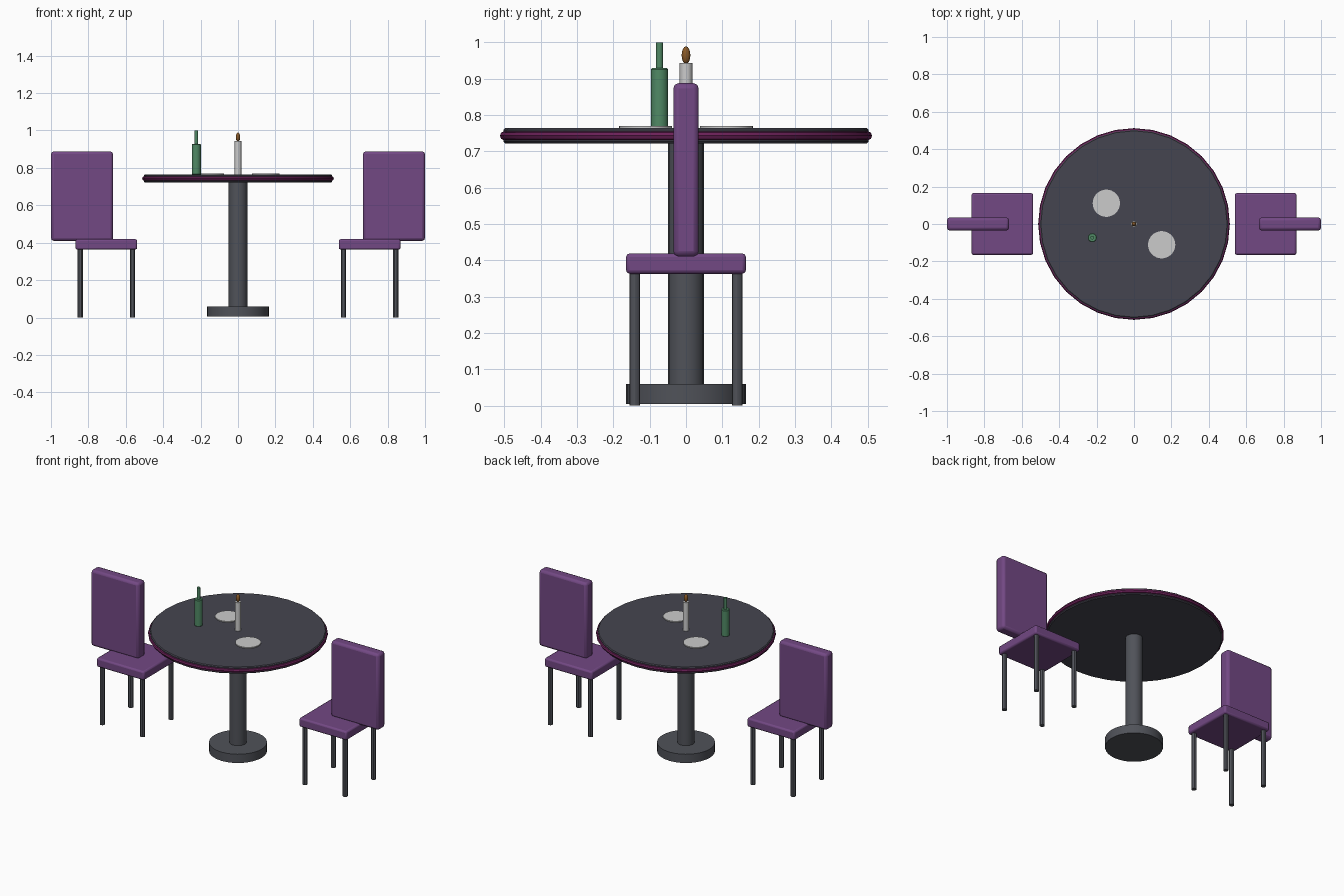
import bpy
from math import radians

if "Cube" in bpy.data.objects:
    bpy.data.objects.remove(bpy.data.objects["Cube"])


def material(name, rgb):
    m = bpy.data.materials.new(name)
    m.diffuse_color = (*rgb, 1)
    m.use_nodes = True
    m.node_tree.nodes["Principled BSDF"].inputs["Base Color"].default_value = m.diffuse_color
    return m


PURPLE = material("purple_fabric", (0.17, 0.065, 0.23))
TOP = material("dark_top", (0.06, 0.06, 0.08))
METAL = material("dark_metal", (0.08, 0.085, 0.1))
TRIM = material("plum_trim", (0.15, 0.015, 0.1))
GREEN = material("green_glass", (0.08, 0.25, 0.13))
WHITE = material("white", (0.75, 0.75, 0.75))
FLAME = material("flame", (0.25, 0.1, 0.02))


def finish(name, mat, bevel=0, segments=2):
    o = bpy.context.object
    o.name = name
    o.data.materials.append(mat)
    if bevel:
        b = o.modifiers.new("bevel", 'BEVEL')
        b.width, b.segments = bevel, segments
        b.limit_method, b.angle_limit = 'ANGLE', radians(40)
    bpy.ops.object.shade_smooth_by_angle(angle=radians(30))
    return o


def cylinder(name, x, y, z0, z1, r, mat, sides=16, bevel=0, cap='NGON'):
    bpy.ops.mesh.primitive_cylinder_add(vertices=sides, radius=r, depth=z1 - z0,
                                        end_fill_type=cap,
                                        location=(x, y, (z0 + z1) / 2))
    return finish(name, mat, bevel, 1)


def box(name, loc, size, mat, bevel):
    bpy.ops.mesh.primitive_cube_add(size=1, location=loc)
    o = bpy.context.object
    o.scale = size
    bpy.ops.object.transform_apply(location=False, rotation=False, scale=True)
    return finish(name, mat, bevel)


# Pedestal table
cylinder("table_base", 0, 0, 0.005, 0.06, 0.165, METAL, 32)
cylinder("table_column", 0, 0, 0.05, 0.73, 0.05, METAL, 16)
cylinder("table_top", 0, 0, 0.722, 0.764, 0.503, TOP, 32, 0.005)
bpy.ops.mesh.primitive_torus_add(major_radius=0.5, minor_radius=0.0125,
                                 major_segments=32, minor_segments=8,
                                 location=(0, 0, 0.743))
finish("table_trim", TRIM)

# Two chairs, one on each side of the table
for side, s in (("left", -1), ("right", 1)):
    box(f"{side}_seat", (s * 0.704, 0, 0.391), (0.33, 0.33, 0.056), PURPLE, 0.01)
    box(f"{side}_backrest", (s * 0.834, 0, 0.649), (0.332, 0.07, 0.478), PURPLE, 0.015)
    for i, (dx, dy) in enumerate([(-1, -1), (1, -1), (1, 1), (-1, 1)]):
        cylinder(f"{side}_chair_leg_{i + 1}", s * 0.704 + dx * 0.14, dy * 0.141,
                 0, 0.37, 0.0145, METAL, 12)

# Plates
for i, s in enumerate((-1, 1)):
    cylinder(f"plate_{i + 1}", s * 0.148, -s * 0.111, 0.76, 0.77, 0.073, WHITE, 32)

# Bottle
cylinder("bottle_body", -0.223, -0.073, 0.763, 0.929, 0.024, GREEN, 16, 0.003)
cylinder("bottle_neck", -0.223, -0.073, 0.92, 1.0, 0.01, GREEN, 12)

# Candle and flame
cylinder("candle", 0, 0, 0.762, 0.943, 0.0175, WHITE, 16)
bpy.ops.mesh.primitive_uv_sphere_add(segments=16, ring_count=10, radius=1,
                                     location=(0, 0, 0.965))
bpy.context.object.scale = (0.012, 0.012, 0.024)
bpy.ops.object.transform_apply(location=False, rotation=False, scale=True)
finish("candle_flame", FLAME)
